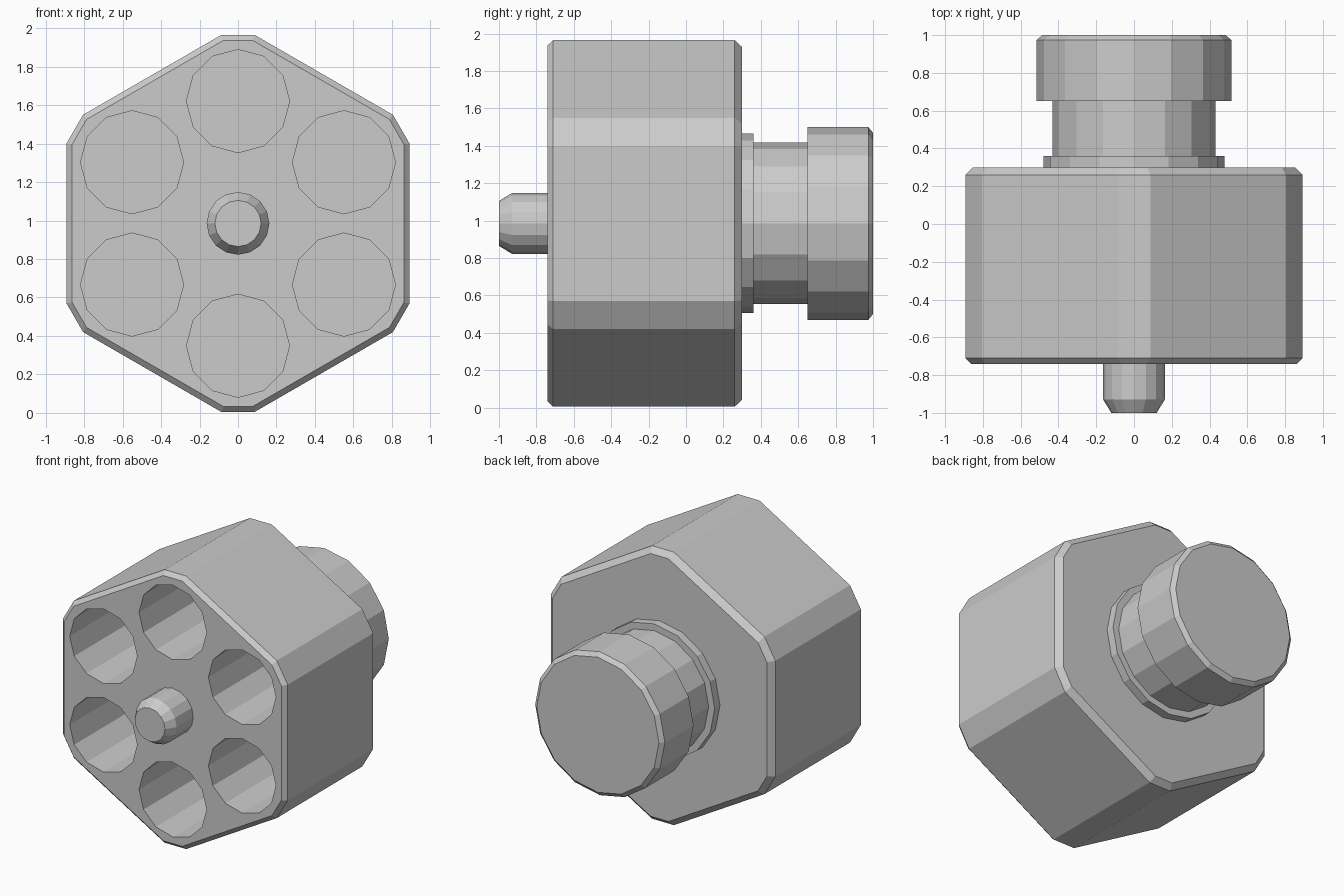
import bpy, bmesh
from math import sin, cos, pi

if "Cube" in bpy.data.objects:
    bpy.data.objects.remove(bpy.data.objects["Cube"])

CZ = 0.985  # height of the main axis


def circle(r, n):
    return [(r * cos(2 * pi * i / n), r * sin(2 * pi * i / n)) for i in range(n)]


def loft(name, rings):
    """Skin a list of (y, outline) sections along y and cap both ends."""
    bm = bmesh.new()
    loops = [[bm.verts.new((x, y, CZ + z)) for x, z in pts] for y, pts in rings]
    for a, b in zip(loops, loops[1:]):
        for i in range(len(a)):
            j = (i + 1) % len(a)
            bm.faces.new((a[i], a[j], b[j], b[i]))
    bm.faces.new(loops[0])
    bm.faces.new(loops[-1])
    bmesh.ops.recalc_face_normals(bm, faces=bm.faces)
    me = bpy.data.meshes.new(name)
    bm.to_mesh(me)
    bm.free()
    ob = bpy.data.objects.new(name, me)
    bpy.context.collection.objects.link(ob)
    return ob


def turned(name, profile, n=16):
    return loft(name, [(y, circle(r, n)) for y, r in profile])


# Hexagonal body with cut corners and chamfered rims
def hexagon(inset):
    apothem, half = 0.892 - inset, 0.415 - inset * 0.12
    tip = 0.983 - inset
    pts = []
    for k in range(6):
        a = k * pi / 3
        for t in (-half, half):
            pts.append((apothem * cos(a) - t * sin(a), apothem * sin(a) + t * cos(a)))
    return [(x, max(-tip, min(tip, z))) for x, z in pts]


body = loft("body", [(-0.74, hexagon(0.03)), (-0.71, hexagon(0)),
                     (0.26, hexagon(0)), (0.30, hexagon(0.04))])

# Six deep round bores in the front face
for k in range(6):
    a = pi / 6 + k * pi / 3
    cx, cz = 0.636 * cos(a), 0.636 * sin(a)
    ring = [(cx + x, cz + z) for x, z in circle(0.268, 12)]
    cutter = loft("bore_cutter", [(-0.9, ring), (0.1, ring)])
    cutter.hide_render = True
    cutter.hide_set(True)
    mod = body.modifiers.new("bore", 'BOOLEAN')
    mod.operation = 'DIFFERENCE'
    mod.solver = 'EXACT'
    mod.object = cutter

# Front pin
turned("front_pin", [(-1.0, 0.12), (-0.93, 0.163), (-0.70, 0.163)])

# Rear flange, neck and knob
turned("rear_flange", [(0.28, 0.48), (0.36, 0.48)])
turned("rear_neck", [(0.34, 0.432), (0.67, 0.432)])
turned("rear_knob", [(0.65, 0.515), (0.975, 0.515), (1.0, 0.485)])
